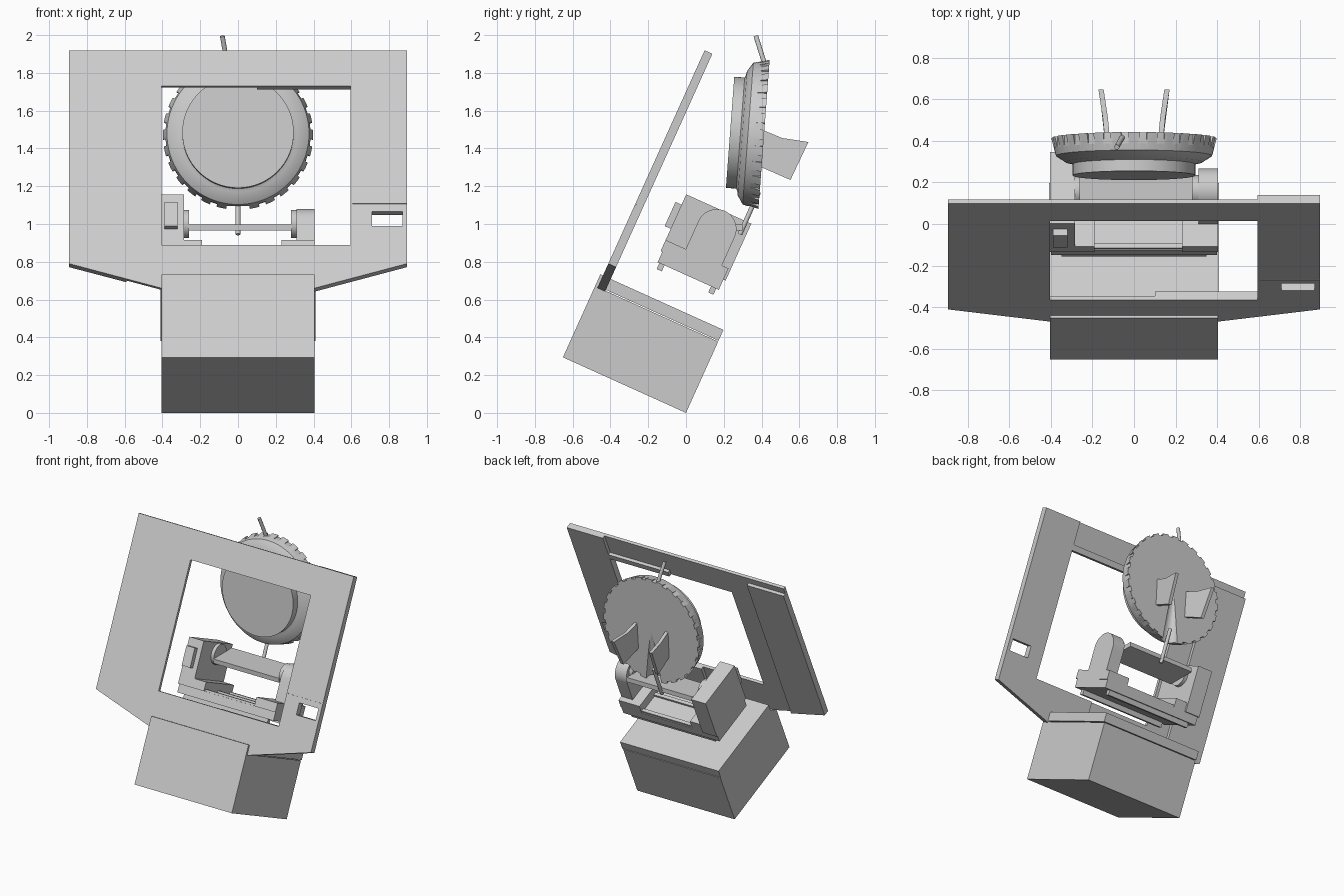
import bpy, bmesh, math
from mathutils import Matrix, Vector

cube = bpy.data.objects.get("Cube")
if cube:
    bpy.data.objects.remove(cube)

grey = bpy.data.materials.new("light_grey")
grey.use_nodes = True
grey.diffuse_color = (0.6, 0.6, 0.6, 1)
grey.node_tree.nodes["Principled BSDF"].inputs["Base Color"].default_value = (0.6, 0.6, 0.6, 1)

TILT = Matrix.Rotation(math.radians(-24.3), 4, "X")
WORLD = Matrix.Identity(4)
# Head frame: local z is the disc axis, running from the back face to the front
HEAD = Matrix.Translation((0, 0.413, 1.472)) @ Matrix.Rotation(math.radians(85.7), 4, "X")


def add(name, bm, frame=WORLD, smooth=False):
    bmesh.ops.recalc_face_normals(bm, faces=bm.faces)
    bm.transform(frame)
    mesh = bpy.data.meshes.new(name)
    bm.to_mesh(mesh)
    bm.free()
    mesh.materials.append(grey)
    ob = bpy.data.objects.new(name, mesh)
    bpy.context.collection.objects.link(ob)
    if smooth:
        activate(ob)
        bpy.ops.object.shade_smooth_by_angle(angle=math.radians(30))
    return ob


def activate(ob):
    bpy.ops.object.select_all(action="DESELECT")
    ob.select_set(True)
    bpy.context.view_layer.objects.active = ob


def prism(name, pts, lo, hi, axis="y", frame=TILT, smooth=False):
    """Extrude an outline: (x, z) points along y, or (y, z) points along x."""
    bm = bmesh.new()
    place = (lambda a, b: (a, lo, b)) if axis == "y" else (lambda a, b: (lo, a, b))
    face = bm.faces.new([bm.verts.new(place(a, b)) for a, b in pts])
    ext = bmesh.ops.extrude_face_region(bm, geom=[face])
    move = Vector((0, hi - lo, 0)) if axis == "y" else Vector((hi - lo, 0, 0))
    bmesh.ops.translate(bm, vec=move, verts=[v for v in ext["geom"] if isinstance(v, bmesh.types.BMVert)])
    return add(name, bm, frame, smooth)


def box(name, x, y, z, frame=TILT):
    return prism(name, [(x[0], z[0]), (x[1], z[0]), (x[1], z[1]), (x[0], z[1])], y[0], y[1], "y", frame)


def rod(name, a, b, r1, r2=None, n=24):
    a, b = Vector(a), Vector(b)
    bm = bmesh.new()
    bmesh.ops.create_cone(bm, cap_ends=True, segments=n, radius1=r1,
                          radius2=r1 if r2 is None else r2, depth=(b - a).length)
    turn = (b - a).to_track_quat("Z", "Y").to_matrix().to_4x4()
    return add(name, bm, Matrix.Translation((a + b) / 2) @ turn, True)


def cut(ob, cutter):
    cutter.hide_render = True
    mod = ob.modifiers.new("cut", "BOOLEAN")
    mod.operation, mod.solver, mod.object = "DIFFERENCE", "EXACT", cutter
    activate(ob)
    bpy.ops.object.modifier_apply(modifier=mod.name)
    bpy.data.objects.remove(cutter)


# Base box with front plate and lid
box("base_body", (-0.405, 0.405), (-0.70, 0), (0, 0.414))
box("base_front_plate", (-0.405, 0.405), (-0.715, -0.70), (0, 0.482))
box("base_lid", (-0.41, 0.41), (-0.655, 0), (0.419, 0.482))

# Front panel with window, slot and seam
panel = prism("front_panel", [(-0.895, 1.79), (0.895, 1.79), (0.895, 0.551), (0.41, 0.41),
                              (-0.41, 0.41), (-0.895, 0.551)], -0.70, -0.678)
cut(panel, box("window_cutter", (-0.405, 0.595), (-0.8, -0.6), (0.66, 1.583)))
cut(panel, box("slot_cutter", (0.71, 0.87), (-0.8, -0.6), (0.77, 0.855)))
cut(panel, box("seam_cutter", (0.605, 0.95), (-0.75, -0.695), (0.894, 0.899)))

# Thicker ribs on the back of the panel
left_rib = prism("panel_left_rib", [(0.595, 1.79), (0.895, 1.79), (0.895, 0.551), (0.41, 0.41),
                                    (0.1, 0.41), (0.1, 0.66), (0.595, 0.66)], -0.678, -0.655)
cut(left_rib, box("slot_cutter", (0.71, 0.87), (-0.8, -0.6), (0.77, 0.855)))
prism("panel_right_rib", [(-0.895, 1.74), (-0.59, 1.74), (-0.59, 0.463), (-0.895, 0.551)], -0.678, -0.655)
box("window_top_ledge", (0.1, 0.595), (-0.678, -0.655), (1.583, 1.625))

# Cradle floor, rails and side bases
box("cradle_floor", (-0.4, 0.4), (-0.465, -0.11), (0.665, 0.725))
for i, y in enumerate((-0.44, -0.14)):
    box(f"cradle_rail_{i}", (-0.35, 0.35), (y - 0.015, y + 0.015), (0.63, 0.665))
for i, y in enumerate((-0.46, -0.30, -0.14)):
    box(f"floor_rib_{i}", (-0.3, 0.3), (y, y + 0.025), (0.725, 0.74))
box("left_base", (0.23, 0.405), (-0.475, -0.11), (0.725, 0.79))
box("right_base", (-0.405, -0.19), (-0.475, -0.11), (0.725, 0.79))

# Right gear housing with its raised front plate
box("right_housing", (-0.405, -0.285), (-0.475, -0.097), (0.725, 1.055))
box("housing_plate", (-0.39, -0.32), (-0.51, -0.475), (0.855, 0.995))

# Left rounded support
arch = [(-0.358, 0.79)]
for i in range(25):
    t = math.pi * (1 - i / 24)
    arch.append((-0.253 + 0.105 * math.cos(t), 0.954 + 0.105 * math.sin(t)))
arch.append((-0.148, 0.79))
prism("left_support", arch, 0.31, 0.405, "x", TILT, True)

# Swinging bar between two hubs
rod("left_hub", (0.28, 0.16, 1.0), (0.32, 0.16, 1.0), 0.075, n=40)
rod("right_hub", (-0.29, 0.16, 1.0), (-0.26, 0.16, 1.0), 0.075, n=40)
box("swing_bar", (-0.262, 0.285), (0.08, 0.30), (0.965, 0.998), WORLD)
rod("bar_pin", (0, 0.285, 0.945), (0, 0.385, 1.17), 0.0125)

# Round head turned from a profile
profile = [(0, 0), (0.398, 0), (0.376, 0.085), (0.33, 0.115), (0.312, 0.118),
           (0.295, 0.125), (0.295, 0.18), (0, 0.18)]
bm = bmesh.new()
verts = [bm.verts.new((r, 0, t)) for r, t in profile]
edges = [bm.edges.new(p) for p in zip(verts, verts[1:])]
bmesh.ops.spin(bm, geom=verts + edges, cent=(0, 0, 0), axis=(0, 0, 1),
               angle=2 * math.pi, steps=84, use_merge=True)
bmesh.ops.remove_doubles(bm, verts=bm.verts, dist=0.0001)
head = add("round_head", bm, HEAD, True)

# Grip notches around the rear rim
bm = bmesh.new()
COUNT = 28
for i in range(COUNT):
    turn = Matrix.Rotation(2 * math.pi * (i + 0.5) / COUNT, 4, "Z")
    bmesh.ops.create_cube(bm, size=1, matrix=turn @ Matrix.Translation((0.402, 0, 0.018))
                          @ Matrix.Diagonal((0.036, 0.036, 0.07, 1)))
cut(head, add("notch_cutter", bm, HEAD))

# Tapered socket groove in the back of the head
cut(head, rod("groove_cutter", (0, 0.375, 1.03), (0, 0.43, 1.46), 0.07, 0.012, 32))
activate(head)
bpy.ops.object.shade_smooth_by_angle(angle=math.radians(30))

# Rear fins, splayed outward
fin = [(0.40, 1.50), (0.51, 1.455), (0.648, 1.434), (0.553, 1.233), (0.40, 1.30)]
for side, label in ((1, "left"), (-1, "right")):
    ob = prism(f"{label}_fin", fin, side * 0.115, side * 0.14, "x", WORLD)
    for v in ob.data.vertices:
        v.co.x += side * max(0, v.co.y - 0.44) * 0.15

# Lever on top of the head
rod("top_lever", (-0.052, 0.425, 1.82), (-0.083, 0.37, 1.995), 0.0125)
